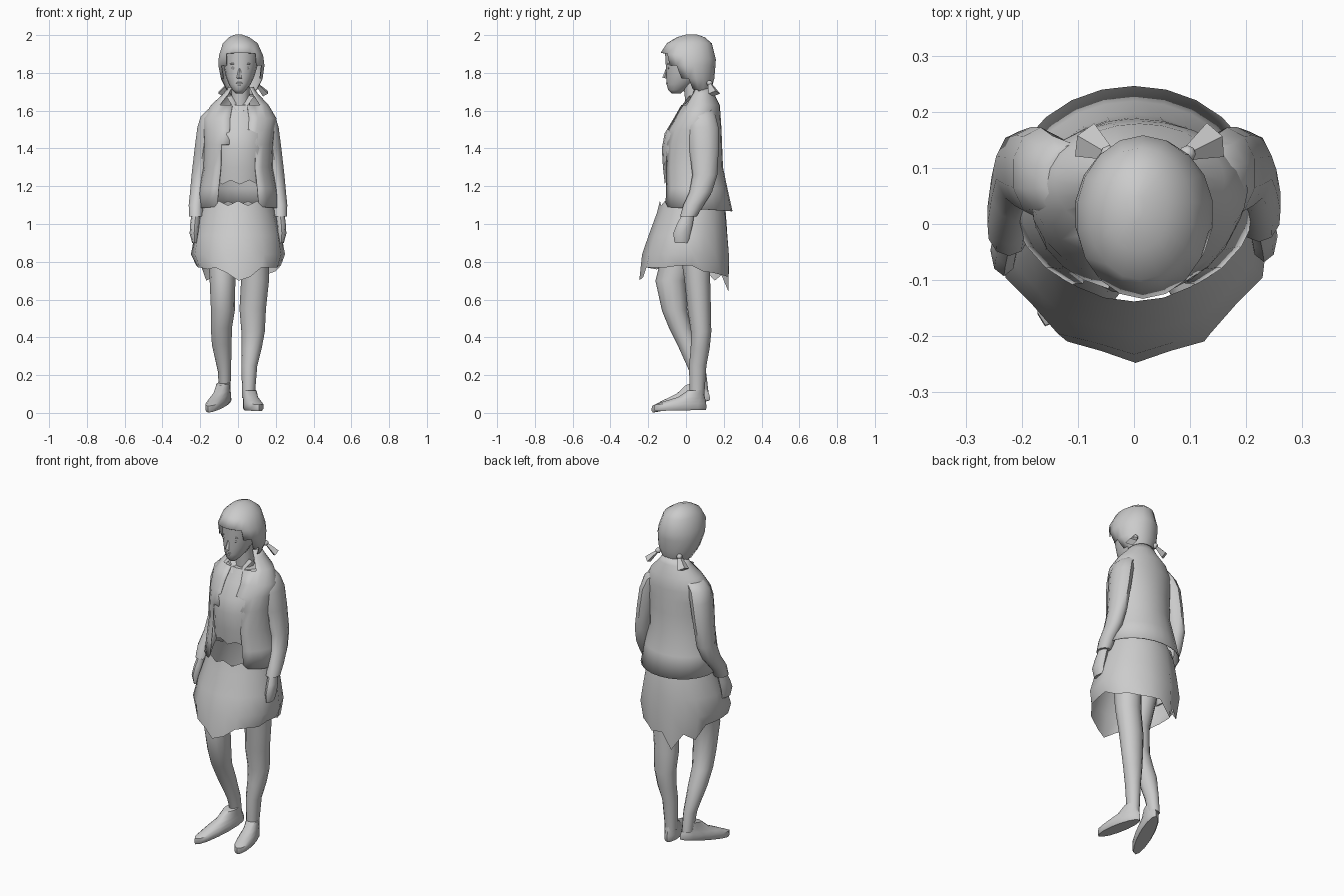
import bpy, bmesh
from math import sin, cos, pi, radians
from mathutils import Matrix, Vector


def finish(name, bm, angle=50, thick=0):
    bmesh.ops.recalc_face_normals(bm, faces=bm.faces)
    me = bpy.data.meshes.new(name)
    bm.to_mesh(me)
    bm.free()
    ob = bpy.data.objects.new(name, me)
    bpy.context.collection.objects.link(ob)
    bpy.ops.object.select_all(action='DESELECT')
    ob.select_set(True)
    bpy.context.view_layer.objects.active = ob
    bpy.ops.object.shade_smooth_by_angle(angle=radians(angle))
    if thick:
        m = ob.modifiers.new("thickness", 'SOLIDIFY')
        m.thickness = thick
    return ob


def loft(name, rings, n=12, skip=None, warp=None, caps=(True, True), mat=None, **kw):
    """Stack ellipses (z, cx, cy, rx, ry); angle 0 faces the front (-y)."""
    bm = bmesh.new()
    rows = []
    for i, (z, cx, cy, rx, ry) in enumerate(rings):
        row = []
        for k in range(n):
            a = 2 * pi * k / n
            s, dz = warp(i, k, a) if warp else (1, 0)
            row.append(bm.verts.new((cx + rx * s * sin(a), cy - ry * s * cos(a), z + dz)))
        rows.append(row)
    for i in range(len(rows) - 1):
        for k in range(n):
            mid = (k + .5) * 360 / n
            if skip and skip(i, min(mid, 360 - mid)):
                continue
            j = (k + 1) % n
            bm.faces.new((rows[i][k], rows[i][j], rows[i + 1][j], rows[i + 1][k]))
    if caps[0]:
        bm.faces.new(rows[0])
    if caps[1]:
        bm.faces.new(rows[-1])
    if mat:
        bm.transform(mat)
    return finish(name, bm, **kw)


def spike(name, p, q, r1, r2, flat=1, sides=4):
    """Tapered prism from p to q."""
    p, q = Vector(p), Vector(q)
    d = q - p
    bm = bmesh.new()
    bmesh.ops.create_cone(bm, cap_ends=True, segments=sides, radius1=r1, radius2=r2, depth=d.length)
    bm.transform(Matrix.Translation((p + q) / 2) @ d.to_track_quat('Z', 'Y').to_matrix().to_4x4()
                 @ Matrix.Diagonal((1, flat, 1, 1)))
    return finish(name, bm, 30)


def blob(name, loc, size):
    bm = bmesh.new()
    bmesh.ops.create_uvsphere(bm, u_segments=8, v_segments=5, radius=1)
    bm.transform(Matrix.Translation(loc) @ Matrix.Diagonal((*size, 1)))
    return finish(name, bm)


# Legs: left one bent forward, right one straight
loft("left_leg", [(.11, -.07, .085, .03, .034), (.22, -.072, .062, .035, .044),
                  (.36, -.086, .01, .052, .055), (.45, -.088, -.03, .056, .06),
                  (.54, -.08, -.06, .063, .067), (.7, -.082, -.08, .068, .082),
                  (.98, -.085, .0, .08, .09)])
loft("right_leg", [(.08, .055, .058, .033, .038), (.25, .06, .062, .042, .046),
                   (.34, .072, .075, .053, .05), (.43, .08, .08, .062, .054),
                   (.55, .078, .07, .07, .062), (.7, .09, .06, .074, .068),
                   (.98, .085, .04, .08, .09)])

# Shoes: stacked soles narrowing up to the ankle
def shoe(name, x, y, z, turn, tilt, length):
    m = (Matrix.Translation((x, y, z)) @ Matrix.Rotation(turn, 4, 'Z')
         @ Matrix.Rotation(tilt, 4, 'X') @ Matrix.Diagonal((1, length, 1, 1)))
    loft(name, [(0, 0, 0, .038, .145), (.012, 0, 0, .046, .15), (.035, 0, .002, .046, .146),
                (.052, 0, .03, .042, .115), (.07, 0, .064, .037, .077),
                (.105, 0, .09, .036, .046)], n=14, mat=m, angle=40)

shoe("left_shoe", -.103, -.025, .034, -.34, .2, 1.12)
shoe("right_shoe", .08, -.03, .013, -.0 + .22, .02, .95)

# Skirt: pleated cone with a ragged hem, low at front centre and back
hem = [-.05, -.03, .02, .02, .02, .03, .03, .0, -.01, -.02, -.03, -.02,
       -.11, -.02, -.05, .02, .03, .02, .02, .01, .02, -.01]

def pleats(i, k, a):
    s = 1 + (.028 if k % 2 == 0 else -.022) * min(i, 3) / 3
    return s, (.012 * (-1) ** k if i == 0 else hem[k] if i == 4 else 0)

loft("skirt", [(1.11, 0, .03, .188, .168), (1.06, 0, .03, .2, .182), (.94, 0, .014, .228, .208),
               (.84, 0, .002, .245, .228), (.75, .003, -.006, .22, .235)],
     n=22, warp=pleats, caps=(False, False), angle=60)

# Blouse with an uneven lower edge, then neck
loft("blouse", [(1.22, .01, .035, .16, .147), (1.3, .01, .03, .158, .152), (1.4, .01, .03, .16, .158),
                (1.48, .01, .037, .158, .15), (1.56, .01, .055, .145, .12),
                (1.63, .01, .07, .1, .095)],
     n=20, warp=lambda i, k, a: (1, (.012 if k % 2 else -.01) if i == 0 else 0), caps=(False, True))
loft("neck", [(1.58, .01, .055, .06, .055), (1.66, .012, .045, .048, .05), (1.77, .014, .035, .046, .052)])

# Jacket body, open down the front, with broad sloping shoulders
loft("jacket", [(1.08, 0, .056, .222, .19), (1.19, 0, .045, .205, .174), (1.3, 0, .034, .182, .162),
                (1.42, .003, .035, .184, .156), (1.5, .005, .044, .19, .144),
                (1.56, .008, .06, .195, .124), (1.63, .01, .076, .152, .103),
                (1.69, .014, .083, .092, .066), (1.725, .015, .085, .066, .052)],
     n=24, skip=lambda i, d: d < (30 if i < 3 else 15 if i < 6 else 45),
     warp=lambda i, k, a: (1, .012 * cos(a) if i == 0 else 0),
     caps=(False, False), thick=.004)

# Sleeves and hands, mirrored with the left forearm further forward
for side, s, dy in (("right", 1, 0), ("left", -1, -.025)):
    loft(side + "_sleeve", [(1.04, s * .223, .012 + dy, .038, .044), (1.1, s * .222, .04 + dy, .041, .054),
                            (1.17, s * .213, .078 + dy / 2, .043, .06), (1.26, s * .203, .1, .045, .066),
                            (1.4, s * .183, .095, .049, .078), (1.51, s * .166, .09, .052, .082),
                            (1.57, s * .145, .085, .055, .072), (1.61, s * .11, .083, .05, .06)], n=10)
    loft(side + "_hand", [(.9, s * .229, -.024 + dy, .014, .036), (.95, s * .232, -.022 + dy, .024, .046),
                          (1.0, s * .229, -.006 + dy, .024, .042), (1.06, s * .222, .015 + dy, .024, .03)], n=8)
    # Collar points
    spike(side + "_collar", (.012 + s * .05, .025, 1.675), (.01 + s * .02, -.04, 1.6), .026, .004, .25)

# Face
loft("face", [(1.69, .006, -.052, .018, .022), (1.71, .007, -.05, .037, .045),
              (1.74, .009, -.03, .058, .072), (1.78, .011, -.012, .075, .092),
              (1.84, .014, .0, .09, .107), (1.91, .016, .012, .095, .123)], n=16)
spike("nose", (.009, -.1, 1.83), (.007, -.112, 1.772), .004, .015, .9)
blob("upper_lip", (.007, -.098, 1.747), (.02, .008, .005))
blob("lower_lip", (.007, -.095, 1.737), (.015, .008, .005))
for side, s in (("left", -1), ("right", 1)):
    blob(side + "_eye", (.012 + s * .036, -.093, 1.825), (.014, .005, .006))
    blob(side + "_brow", (.012 + s * .037, -.096, 1.848), (.02, .004, .004))

# Hair cap with face opening and an arched fringe
loft("hair", [(1.685, .02, .055, .055, .062), (1.715, .02, .05, .08, .08), (1.77, .02, .034, .108, .112),
              (1.84, .018, .018, .12, .134), (1.905, .016, .012, .115, .142),
              (1.955, .012, .018, .09, .115), (1.985, .006, .025, .053, .072), (2.0, .003, .03, .014, .025)],
     n=18, skip=lambda i, d: d < (95, 80, 62, 42, 0, 0, 0, 0)[i], caps=(False, True), thick=-.004,
     warp=lambda i, k, a: (1, -.035 * (1 - cos(a)) / 2 if i == 4 else 0))

# Pigtails: small knot and a flared tuft on each side
for side, p, q in (("left", (-.045, .125, 1.745), (-.088, .15, 1.69)),
                   ("right", (.095, .125, 1.745), (.145, .15, 1.69))):
    blob(side + "_hair_tie", p, (.016, .016, .016))
    spike(side + "_pigtail", p, q, .012, .034, .6)
